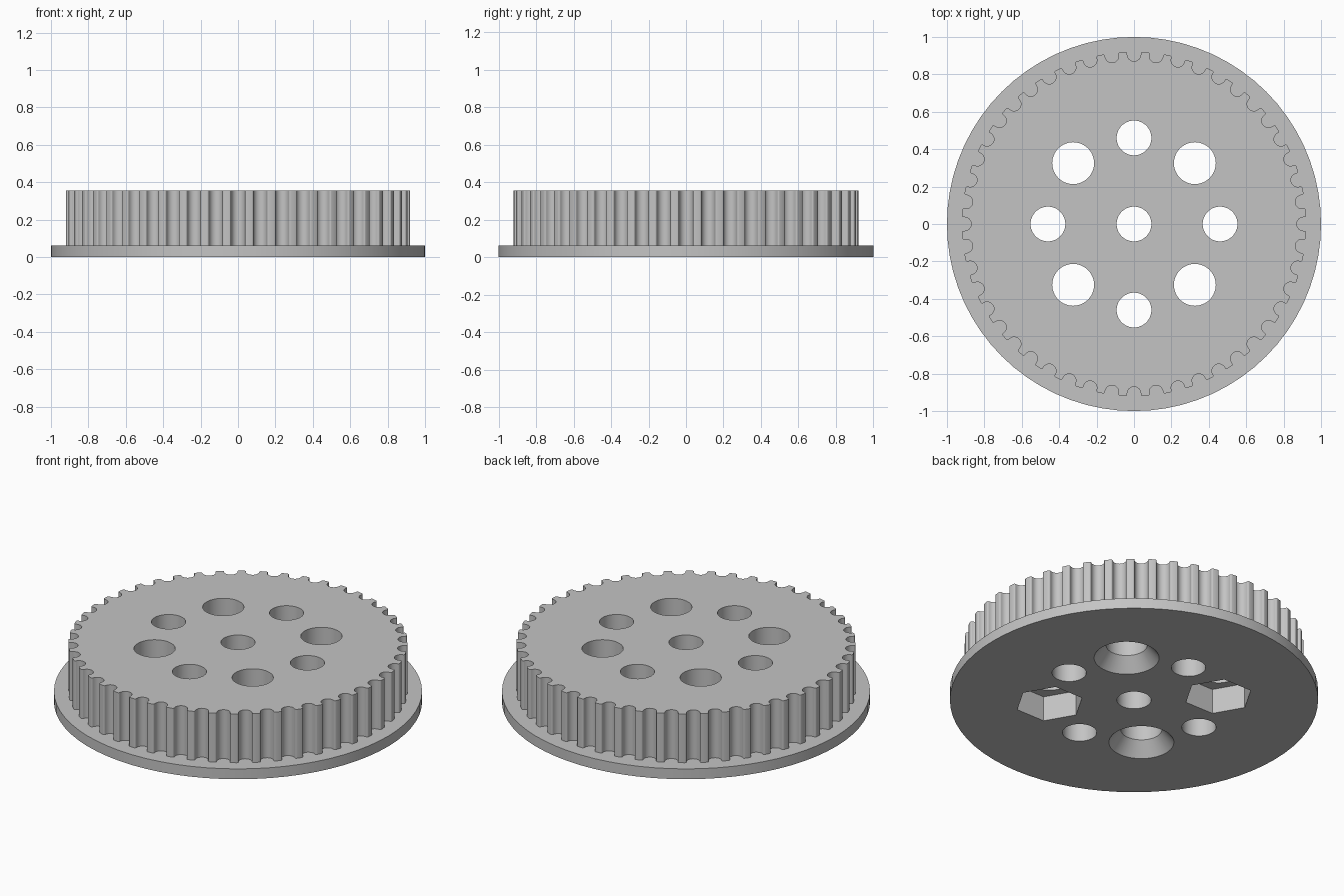
import bpy
import bmesh
from math import sin, cos, pi, radians
from mathutils import Matrix

if "Cube" in bpy.data.objects:
    bpy.data.objects.remove(bpy.data.objects["Cube"], do_unlink=True)

TEETH = 48
TIP_R = 0.92
FLANGE_TOP = 0.062
TOP = 0.355
HOLE_DIST = 0.46

grey = bpy.data.materials.new("plain grey")
grey.use_nodes = True
GREY = (0.55, 0.55, 0.55, 1)
grey.diffuse_color = GREY
grey.node_tree.nodes["Principled BSDF"].inputs["Base Color"].default_value = GREY


def finish(name, bm):
    bmesh.ops.recalc_face_normals(bm, faces=bm.faces)
    mesh = bpy.data.meshes.new(name)
    bm.to_mesh(mesh)
    bm.free()
    mesh.materials.append(grey)
    obj = bpy.data.objects.new(name, mesh)
    bpy.context.collection.objects.link(obj)
    return obj


def cone(name, r_low, r_high, z0, z1, x=0, y=0, sides=48):
    bm = bmesh.new()
    bmesh.ops.create_cone(bm, cap_ends=True, segments=sides, radius1=r_low,
                          radius2=r_high, depth=z1 - z0,
                          matrix=Matrix.Translation((x, y, (z0 + z1) / 2)))
    return finish(name, bm)


def toothed_outline():
    # Half of one groove as (sideways, depth): rounded tooth corner, then round root
    lip, root, centre = 0.009, 0.0365, 0.0135
    half = [(root + lip - lip * sin(a), lip - lip * cos(a))
            for a in (radians(22.5 * i) for i in range(5))]
    half += [(root * cos(a), centre + root * sin(a))
             for a in (radians(15 * i) for i in range(7))]
    groove = half + [(-s, d) for s, d in reversed(half[:-1])]
    for t in range(TEETH):
        a = -2 * pi * t / TEETH
        for s, d in groove:
            r = TIP_R - d
            yield r * cos(a) - s * sin(a), r * sin(a) + s * cos(a)


def combine(body, tool, operation):
    mod = body.modifiers.new(operation.lower(), 'BOOLEAN')
    mod.operation = operation
    mod.solver = 'EXACT'
    mod.object = tool
    bpy.context.view_layer.objects.active = body
    bpy.ops.object.modifier_apply(modifier=mod.name)
    bpy.data.objects.remove(tool, do_unlink=True)


# Flange disc with the toothed drum on top
wheel = cone("toothed_wheel", 1, 1, 0, FLANGE_TOP, sides=72)
bm = bmesh.new()
face = bm.faces.new([bm.verts.new((x, y, 0.03)) for x, y in toothed_outline()])
raised = bmesh.ops.extrude_face_region(bm, geom=[face], use_keep_orig=True)["geom"]
bmesh.ops.translate(bm, vec=(0, 0, TOP - 0.03),
                    verts=[v for v in raised if isinstance(v, bmesh.types.BMVert)])
combine(wheel, finish("drum", bm), 'UNION')

# Centre bore
combine(wheel, cone("bore", 0.093, 0.093, -0.1, 0.5), 'DIFFERENCE')

# Ring of eight holes: small on the axes, large on the diagonals
for i in range(8):
    a = i * pi / 4
    x, y = HOLE_DIST * cos(a), HOLE_DIST * sin(a)
    r = 0.112 if i % 2 else 0.093
    combine(wheel, cone("hole", r, r, -0.1, 0.5, x, y), 'DIFFERENCE')
    if i in (1, 5):
        # Countersink, extended below the base along the same slope
        combine(wheel, cone("countersink", 0.193, 0.112, -0.02, 0.08, x, y), 'DIFFERENCE')
    elif i in (3, 7):
        # Hexagonal nut pocket, corners pointing along x
        bm = bmesh.new()
        low = [bm.verts.new((x + 0.187 * cos(k * pi / 3),
                             y + 0.187 * sin(k * pi / 3), -0.05)) for k in range(6)]
        geom = bmesh.ops.extrude_face_region(bm, geom=[bm.faces.new(low)],
                                             use_keep_orig=True)["geom"]
        bmesh.ops.translate(bm, vec=(0, 0, 0.2),
                            verts=[v for v in geom if isinstance(v, bmesh.types.BMVert)])
        combine(wheel, finish("nut_pocket", bm), 'DIFFERENCE')

# Smooth round walls, crisp rims
bpy.ops.object.select_all(action='DESELECT')
wheel.select_set(True)
bpy.context.view_layer.objects.active = wheel
bpy.ops.object.shade_smooth_by_angle(angle=radians(30))
